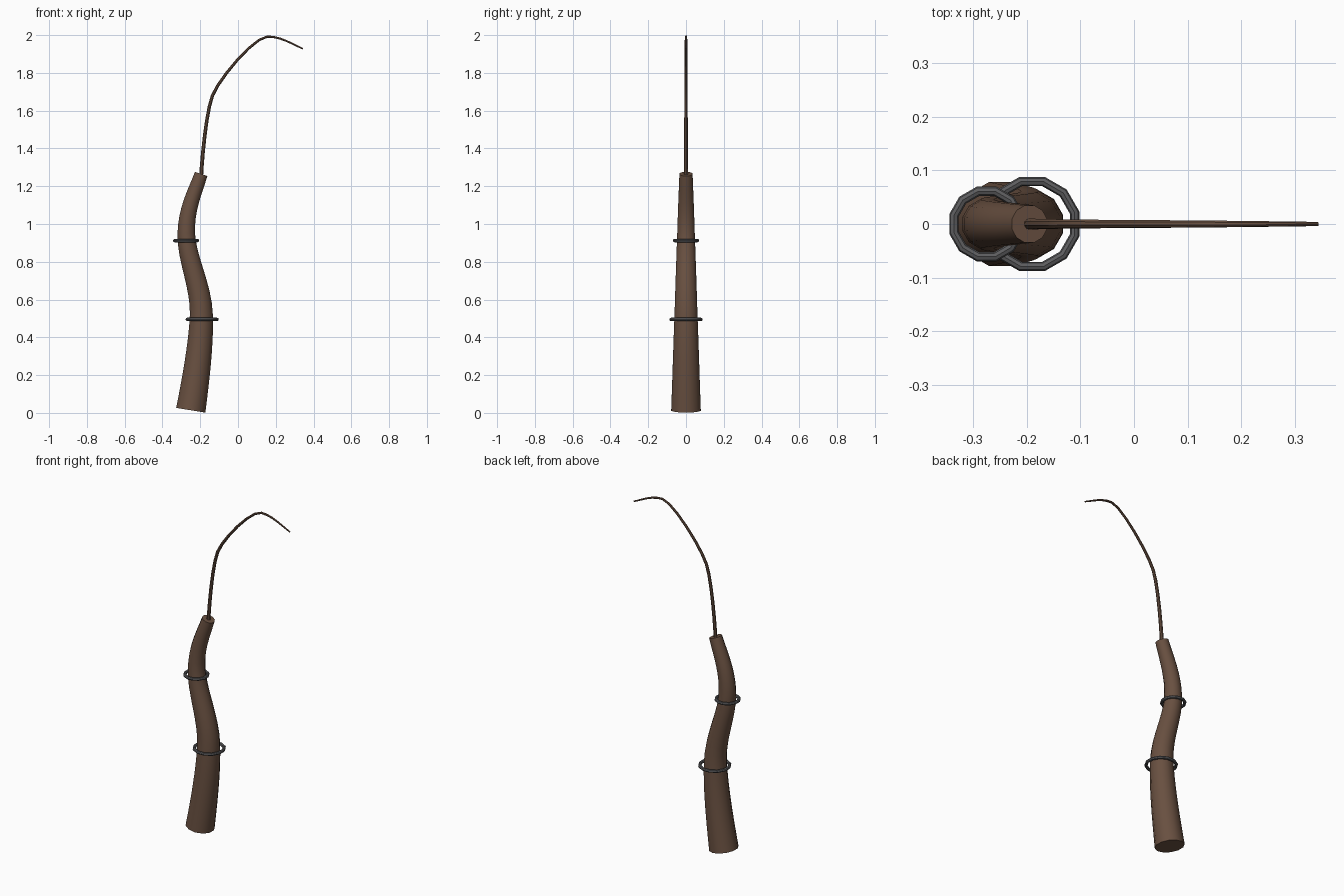
import bpy
import math

if "Cube" in bpy.data.objects:
    bpy.data.objects.remove(bpy.data.objects["Cube"])


def material(name, rgb):
    m = bpy.data.materials.new(name)
    m.diffuse_color = (*rgb, 1)
    m.use_nodes = True
    m.node_tree.nodes["Principled BSDF"].inputs["Base Color"].default_value = m.diffuse_color
    return m


leather = material("brown_leather", (0.14, 0.08, 0.052))
metal = material("dark_metal", (0.11, 0.11, 0.115))


def finish(obj, mat):
    obj.data.materials.clear()
    obj.data.materials.append(mat)
    bpy.ops.object.select_all(action='DESELECT')
    obj.select_set(True)
    bpy.context.view_layer.objects.active = obj
    if obj.type == 'CURVE':
        bpy.ops.object.convert(target='MESH')
    bpy.ops.object.shade_smooth_by_angle(angle=math.radians(40))


def tube(name, points, bevel_res, steps, mat):
    """Tapered tube; points are (x, z, tangent x, tangent z, radius)."""
    curve = bpy.data.curves.new(name, 'CURVE')
    curve.dimensions = '3D'
    curve.bevel_depth = 1.0
    curve.bevel_resolution = bevel_res
    curve.resolution_u = steps
    curve.use_fill_caps = True
    spline = curve.splines.new('BEZIER')
    spline.bezier_points.add(len(points) - 1)
    for bp, (x, z, tx, tz, r) in zip(spline.bezier_points, points):
        bp.handle_left_type = bp.handle_right_type = 'FREE'
        bp.co = (x, 0, z)
        bp.handle_left = (x - tx, 0, z - tz)
        bp.handle_right = (x + tx, 0, z + tz)
        bp.radius = r
        bp.tilt = math.radians(15)
    obj = bpy.data.objects.new(name, curve)
    bpy.context.collection.objects.link(obj)
    finish(obj, mat)


# Thick wavy handle
tube("handle", [
    (-0.25, 0.014, 0.026, 0.16, 0.081),
    (-0.194, 0.52, 0.0, 0.15, 0.063),
    (-0.274, 0.95, 0.0, 0.13, 0.048),
    (-0.195, 1.265, 0.034, 0.10, 0.036),
], 4, 8, leather)

# Thin curved lash growing out of the handle top
tube("lash", [
    (-0.196, 1.24, 0.004, 0.09, 0.011),
    (-0.135, 1.68, 0.035, 0.09, 0.009),
    (0.155, 1.992, 0.07, 0.003, 0.0065),
    (0.343, 1.928, 0.05, -0.021, 0.004),
], 2, 6, leather)

# Loose metal rings around the handle
for name, x, z, outer in (("lower_ring", -0.19, 0.495, 0.091),
                          ("upper_ring", -0.275, 0.912, 0.072)):
    bpy.ops.mesh.primitive_torus_add(
        major_segments=12, minor_segments=8,
        major_radius=outer - 0.009, minor_radius=0.009,
        location=(x, 0, z), rotation=(0, 0, math.radians(15)))
    ring = bpy.context.object
    ring.name = name
    finish(ring, metal)
